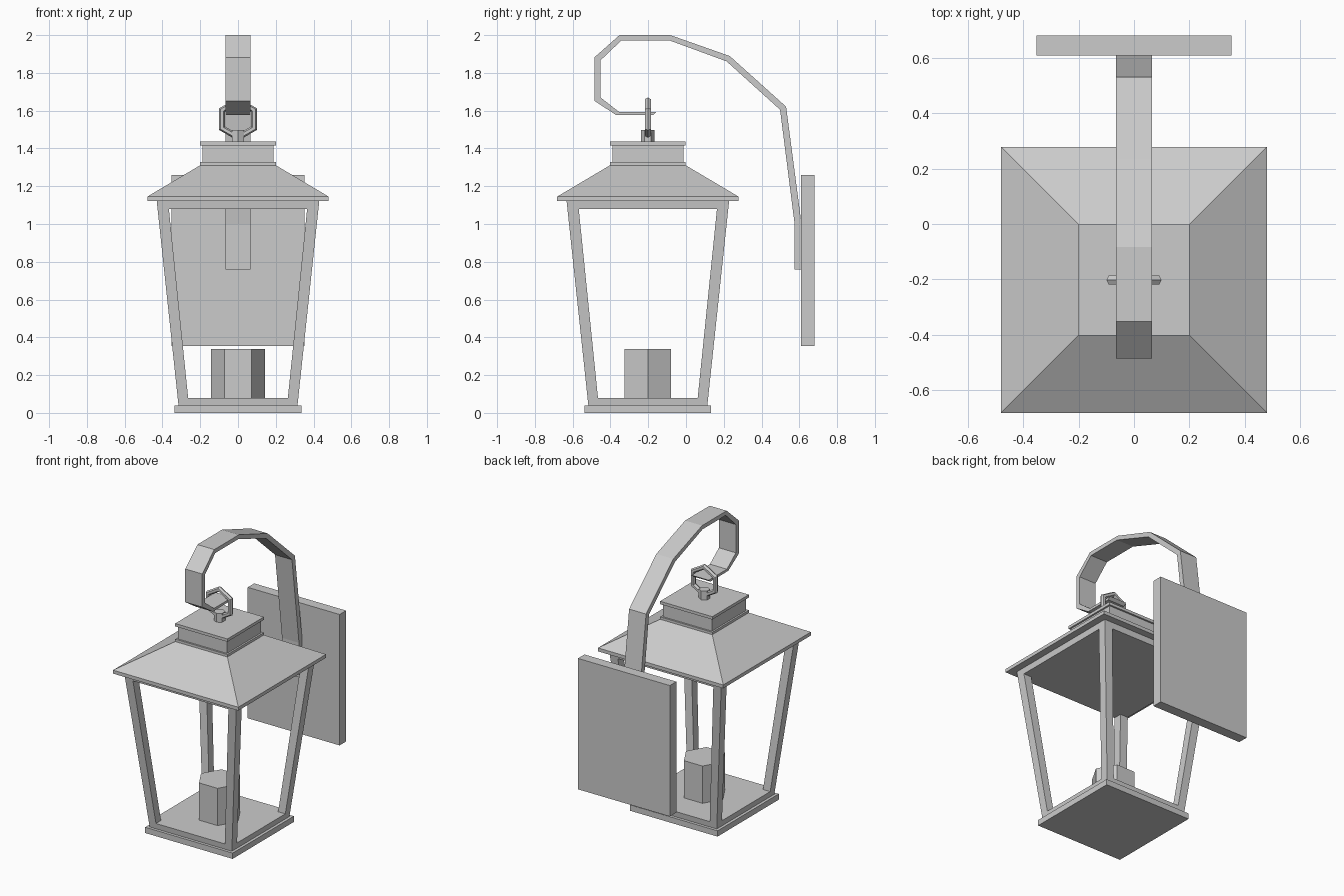
import bpy, bmesh, math

if "Cube" in bpy.data.objects:
    bpy.data.objects.remove(bpy.data.objects["Cube"])

CY = -0.202  # lantern axis in y


def make(name, verts, faces):
    bm = bmesh.new()
    vs = [bm.verts.new(v) for v in verts]
    for f in faces:
        bm.faces.new([vs[i] for i in f])
    bmesh.ops.recalc_face_normals(bm, faces=bm.faces)
    me = bpy.data.meshes.new(name)
    bm.to_mesh(me)
    bm.free()
    ob = bpy.data.objects.new(name, me)
    bpy.context.collection.objects.link(ob)
    return ob


def square(h, z):
    return [(-h, CY - h, z), (h, CY - h, z), (h, CY + h, z), (-h, CY + h, z)]


def loft(name, loops, closed=False):
    """Skin a list of equal loops; cap the ends, or join last to first."""
    n, m = len(loops[0]), len(loops)
    verts = [v for loop in loops for v in loop]
    faces = []
    for k in range(m if closed else m - 1):
        a, b = k * n, (k + 1) % m * n
        faces += [(a + i, a + (i + 1) % n, b + (i + 1) % n, b + i) for i in range(n)]
    if not closed:
        faces += [tuple(range(n)), tuple(range((m - 1) * n, m * n))]
    return make(name, verts, faces)


def stack(name, profile):
    """Square solid from (half width, z) pairs."""
    return loft(name, [square(h, z) for h, z in profile])


def outer(z):  # outer half width of the tapered cage
    return 0.315 + (z - 0.04) * 0.115 / 1.08


def inner(z):  # inner half width of the tapered cage
    return 0.26 + (z - 0.04) * 0.11 / 1.08


# Base plate, roof and chimney cap
stack("base_plate", [(0.335, 0), (0.335, 0.04)])
stack("roof", [(0.48, 1.121), (0.48, 1.145), (0.2, 1.311)])
stack("cap_lower_rim", [(0.2, 1.311), (0.2, 1.328)])
stack("cap_neck", [(0.188, 1.328), (0.188, 1.416)])
stack("cap_upper_rim", [(0.2, 1.416), (0.2, 1.436)])

# Solid floor and ceiling slabs of the cage
for name, z0, z1 in (("floor_slab", 0.04, 0.079), ("ceiling_slab", 1.08, 1.121)):
    stack(name, [(outer(z0), z0), (outer(z1), z1)])

# Four leaning corner posts
for sx in (-1, 1):
    for sy in (-1, 1):
        loops = []
        for z in (0.079, 1.08):
            o, i = outer(z), inner(z)
            loops.append([(sx * a, CY + sy * b, z)
                          for a, b in ((o, o), (i, o), (i, i), (o, i))])
        side = ("front" if sy < 0 else "back") + ("_left" if sx < 0 else "_right")
        loft(side + "_post", loops)


def hex_prism(name, r, z0, z1, turn=0.0):
    angles = [turn + k * math.pi / 3 for k in range(6)]
    return loft(name, [[(r * math.cos(a), CY + r * math.sin(a), z) for a in angles]
                       for z in (z0, z1)])


# Candle and hanging pin
hex_prism("candle", 0.142, 0.079, 0.337)
hex_prism("hanging_pin", 0.036, 1.436, 1.498, math.pi / 6)

# Hexagonal hanging ring
loops = []
for k in range(6):
    a = math.pi / 2 + k * math.pi / 3
    loop = []
    for j in range(6):
        t = j * math.pi / 3
        r = 0.097 + 0.018 * math.cos(t)
        loop.append((r * math.cos(a), CY + 0.018 * math.sin(t), 1.555 + r * math.sin(a)))
    loops.append(loop)
loft("hanging_ring", loops, closed=True)

# Curled strap arm: outer and inner (y, z) edges of the bent strip
out_edge = [(0.609, 0.76), (0.609, 1.02), (0.53, 1.621), (0.232, 1.889), (-0.083, 2.0),
            (-0.352, 2.0), (-0.485, 1.882), (-0.485, 1.652), (-0.37, 1.577), (-0.175, 1.577)]
in_edge = [(0.575, 0.76), (0.575, 1.0), (0.498, 1.605), (0.215, 1.861), (-0.088, 1.972),
           (-0.342, 1.972), (-0.453, 1.866), (-0.453, 1.67), (-0.355, 1.594), (-0.155, 1.594)]
w = 0.065
loft("hook_arm", [[(-w, *o), (w, *o), (w, *i), (-w, *i)]
                  for o, i in zip(out_edge, in_edge)])

# Wall plate
loft("wall_plate", [[(-0.352, 0.609, z), (0.352, 0.609, z), (0.352, 0.68, z), (-0.352, 0.68, z)]
                    for z in (0.353, 1.26)])
